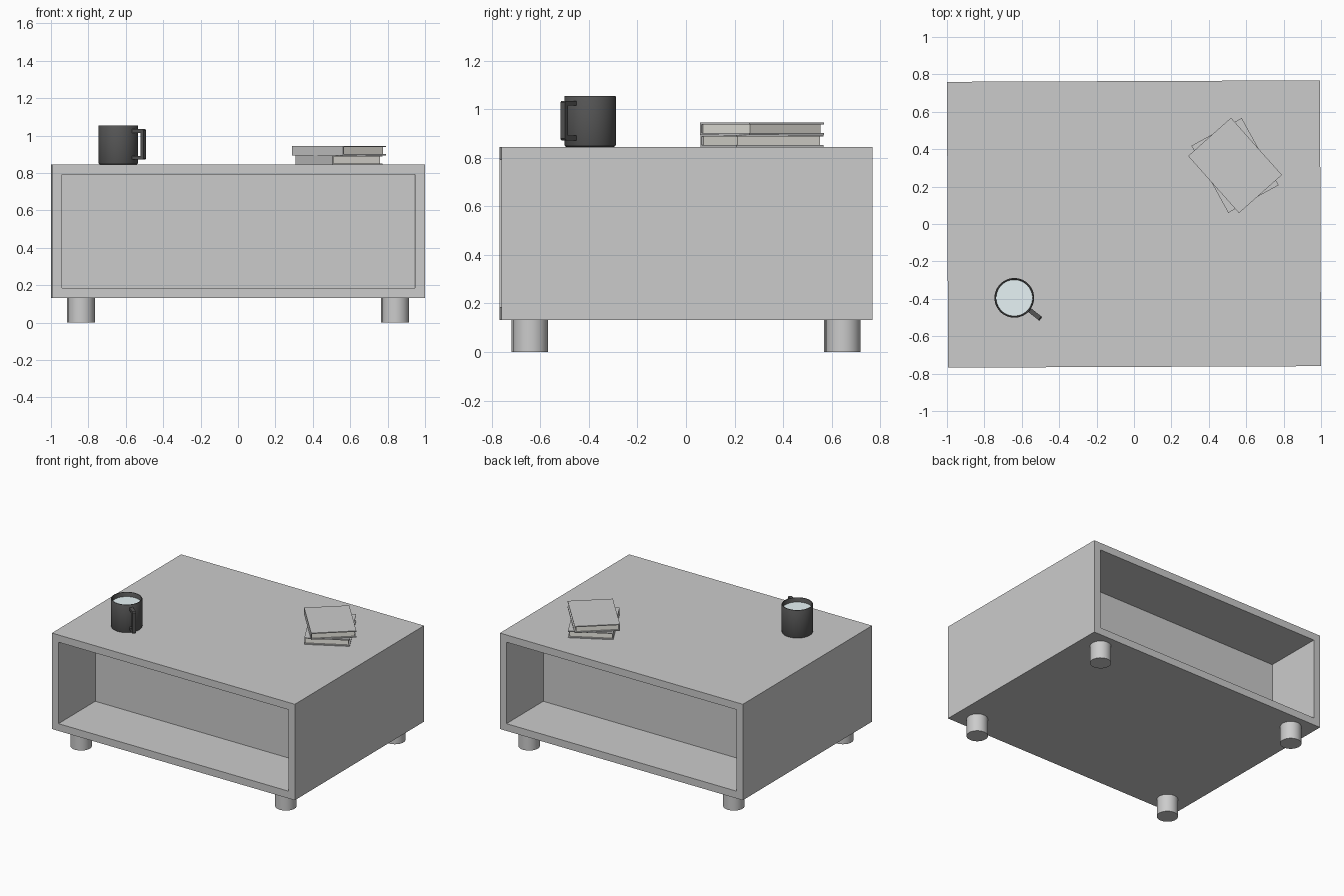
import bpy, bmesh, math
from mathutils import Matrix, Vector

if "Cube" in bpy.data.objects:
    bpy.data.objects.remove(bpy.data.objects["Cube"])

TOP = 0.845
SKEW = Matrix.Rotation(0.004, 4, 'Z')   # table sits very slightly turned


def finish(name, bm, matrix=Matrix(), color=None, smooth=False):
    bmesh.ops.recalc_face_normals(bm, faces=bm.faces[:])
    bm.transform(matrix)
    me = bpy.data.meshes.new(name)
    bm.to_mesh(me)
    bm.free()
    ob = bpy.data.objects.new(name, me)
    bpy.context.collection.objects.link(ob)
    if color:
        mat = bpy.data.materials.get(name + "_mat") or bpy.data.materials.new(name + "_mat")
        mat.diffuse_color = (*color, 1)
        mat.use_nodes = True
        mat.node_tree.nodes["Principled BSDF"].inputs["Base Color"].default_value = mat.diffuse_color
        me.materials.append(mat)
    if smooth:
        bpy.ops.object.select_all(action='DESELECT')
        ob.select_set(True)
        bpy.context.view_layer.objects.active = ob
        bpy.ops.object.shade_smooth_by_angle(angle=math.radians(35))
    return ob


def add_box(bm, lo, hi):
    lo, hi = Vector(lo), Vector(hi)
    m = Matrix.Translation((lo + hi) / 2) @ Matrix.Diagonal((*(hi - lo), 1))
    return bmesh.ops.create_cube(bm, size=1, matrix=m)


# table body with an open shelf front and back
bm = bmesh.new()
add_box(bm, (-0.997, -0.764, 0.131), (0.997, 0.764, TOP))
ends = [f for f in bm.faces if abs(f.calc_center_median().y) > 0.7]
bmesh.ops.inset_individual(bm, faces=ends, thickness=0.054, use_even_offset=True)
for f in bmesh.ops.extrude_discrete_faces(bm, faces=ends)['faces']:
    for v in f.verts:
        v.co.y -= math.copysign(0.435, v.co.y)
finish("table_body", bm, SKEW)

# legs
for sx in (-1, 1):
    for sy in (-1, 1):
        bm = bmesh.new()
        bmesh.ops.create_cone(bm, cap_ends=True, segments=32, radius1=0.072, radius2=0.072,
                              depth=0.131, matrix=Matrix.Translation((sx * 0.84, sy * 0.644, 0.0655)))
        side = ("front" if sy < 0 else "back") + ("_left" if sx < 0 else "_right")
        finish(side + "_leg", bm, SKEW, smooth=True)

# mug body: lathed profile
DARK = (0.09, 0.09, 0.09)
mug_place = Matrix.Translation((-0.64, -0.395, TOP)) @ Matrix.Rotation(math.radians(-38.5), 4, 'Z')
profile = [(0, 0), (0.097, 0), (0.103, 0.003), (0.106, 0.009), (0.106, 0.207), (0.104, 0.21),
           (0.099, 0.21), (0.097, 0.207), (0.097, 0.015), (0, 0.015)]
bm = bmesh.new()
vs = [bm.verts.new((r, 0, z)) for r, z in profile]
es = [bm.edges.new(p) for p in zip(vs, vs[1:])]
bmesh.ops.spin(bm, geom=vs + es, axis=(0, 0, 1), cent=(0, 0, 0), angle=math.tau,
               steps=48, use_duplicate=False)
bmesh.ops.remove_doubles(bm, verts=bm.verts[:], dist=1e-5)
finish("mug", bm, mug_place, DARK, smooth=True)

# mug handle: C outline extruded sideways
outline = [(0.1, 0.19), (0.174, 0.19), (0.181, 0.183), (0.181, 0.034), (0.174, 0.027), (0.1, 0.027),
           (0.1, 0.047), (0.162, 0.047), (0.162, 0.17), (0.1, 0.17)]
bm = bmesh.new()
face = bm.faces.new([bm.verts.new((r, -0.0125, z)) for r, z in outline])
ext = bmesh.ops.extrude_face_region(bm, geom=[face])['geom']
bmesh.ops.translate(bm, vec=(0, 0.025, 0), verts=[g for g in ext if isinstance(g, bmesh.types.BMVert)])
bm.faces.ensure_lookup_table()
if not face.is_valid or len([f for f in bm.faces if len(f.verts) == 10]) < 2:
    bmesh.ops.holes_fill(bm, edges=bm.edges[:], sides=0)
finish("mug_handle", bm, mug_place, DARK)

# drink surface
bm = bmesh.new()
bmesh.ops.create_circle(bm, cap_ends=True, segments=48, radius=0.0975,
                        matrix=Matrix.Translation((0, 0, 0.178)))
finish("drink", bm, mug_place, (0.8, 0.9, 0.92))

# books: cover boards, spine on the left long side, inset pages
W, L, H, T = 0.307, 0.409, 0.05, 0.007
for name, z, ang in (("lower_book", TOP, 28.8), ("upper_book", TOP + H, 41.7)):
    place = Matrix.Translation((0.54, 0.313, z)) @ Matrix.Rotation(math.radians(ang), 4, 'Z')
    bm = bmesh.new()
    add_box(bm, (-W / 2, -L / 2, 0), (W / 2, L / 2, T))
    add_box(bm, (-W / 2, -L / 2, H - T), (W / 2, L / 2, H))
    add_box(bm, (-W / 2, -L / 2, T), (-W / 2 + T, L / 2, H - T))
    finish(name + "_cover", bm, place)
    bm = bmesh.new()
    add_box(bm, (-W / 2 + T, -L / 2 + 0.01, T), (W / 2 - 0.01, L / 2 - 0.01, H - T))
    finish(name + "_pages", bm, place, (0.84, 0.82, 0.76))
